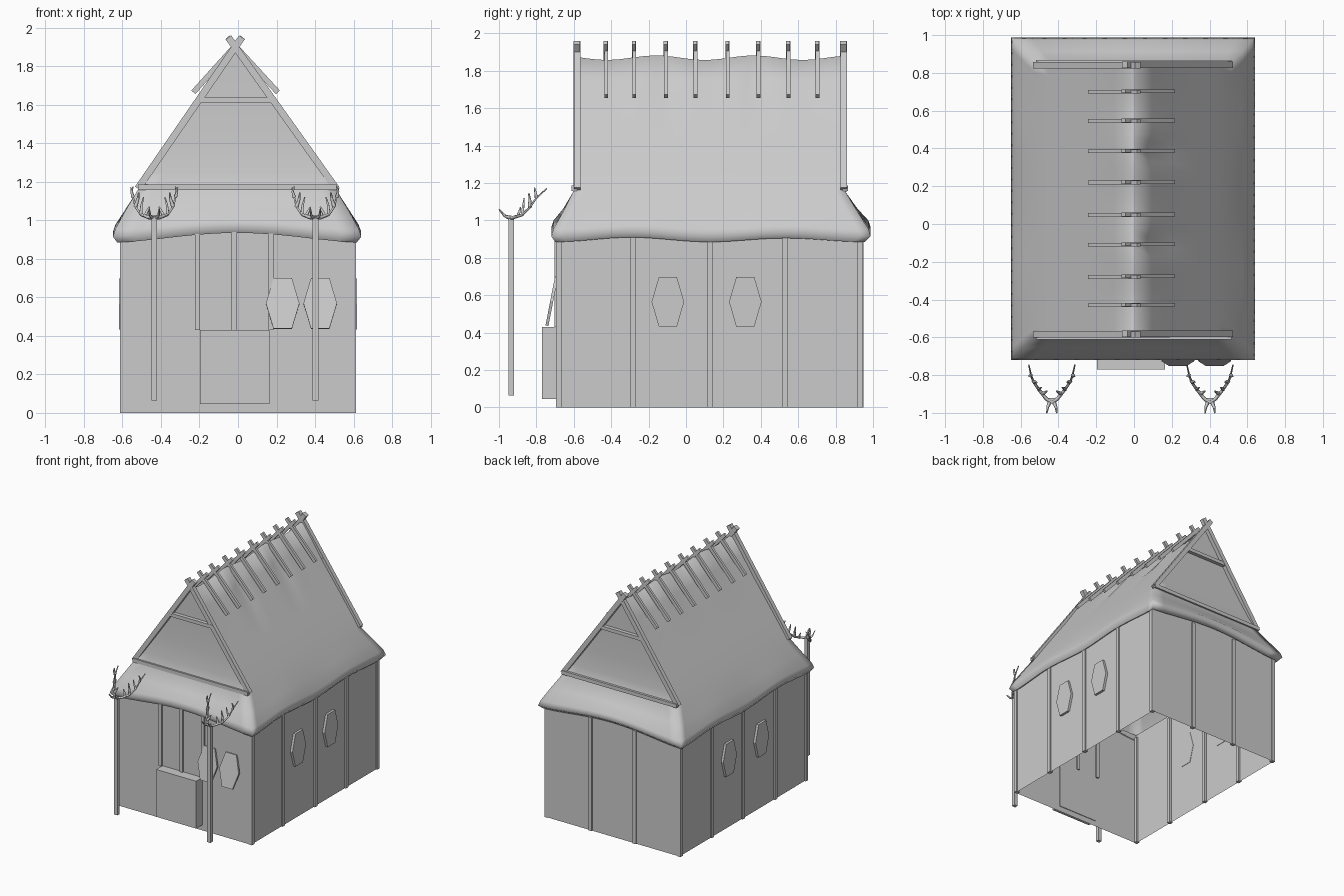
import bpy, bmesh
from math import sin, cos, pi, exp, radians
from mathutils import Vector, Matrix

if "Cube" in bpy.data.objects:
    bpy.data.objects.remove(bpy.data.objects["Cube"])


def mesh_object(name, verts, faces):
    me = bpy.data.meshes.new(name)
    me.from_pydata(verts, [], faces)
    bm = bmesh.new()
    bm.from_mesh(me)
    bmesh.ops.recalc_face_normals(bm, faces=bm.faces)
    bm.to_mesh(me)
    bm.free()
    ob = bpy.data.objects.new(name, me)
    bpy.context.collection.objects.link(ob)
    return ob


BOX_FACES = [(0, 1, 3, 2), (4, 6, 7, 5), (0, 4, 5, 1), (2, 3, 7, 6), (0, 2, 6, 4), (1, 5, 7, 3)]


def box(name, x0, x1, y0, y1, z0, z1):
    v = [(x, y, z) for x in (x0, x1) for y in (y0, y1) for z in (z0, z1)]
    return mesh_object(name, v, BOX_FACES)


def post(name, x, y, z0, z1, w=0.03):
    return box(name, x - w / 2, x + w / 2, y - w / 2, y + w / 2, z0, z1)


def beam(name, a, b, y, w, d):
    """Square beam lying in an xz plane, from a=(x,z) to b=(x,z)."""
    a, b = Vector(a), Vector(b)
    t = (b - a).normalized()
    n = Vector((-t.y, t.x)) * w / 2
    v = [(p.x + s * n.x, y + e * d / 2, p.y + s * n.y)
         for p in (a, b) for e in (-1, 1) for s in (-1, 1)]
    return mesh_object(name, v, BOX_FACES)


# Walls: open top and bottom
X, Y0, Y1 = 0.60, -0.69, 0.94
base = [(-X, Y0), (X, Y0), (X, Y1), (-X, Y1)]
mesh_object("walls", [(x, y, z) for z in (0, 0.95) for x, y in base],
            [(i, (i + 1) % 4, 4 + (i + 1) % 4, 4 + i) for i in range(4)])

# Wall posts
for x in (-0.597, 0.597):
    for y in (-0.68, -0.285, 0.13, 0.53, 0.93):
        post("wall_post", x, y, 0, 0.92)
for x in (-0.2, 0.2):
    post("back_post", x, 0.935, 0, 0.92)
for x in (-0.21, -0.02, 0.172):
    post("window_post", x, -0.69, 0.43, 0.95, 0.025)

# Counter below the front window
box("counter", -0.197, 0.163, -0.77, -0.685, 0.045, 0.43)

# Thatched roof: stacked rectangular rings with a wavy eave
NX, NY = 12, 28
RINGS = [  # z, half width, front y, back y, eave wave
    (0.90, 0.595, -0.685, 0.935, 1), (0.885, 0.622, -0.70, 0.955, 1),
    (0.915, 0.645, -0.72, 0.987, 1), (0.955, 0.632, -0.708, 0.975, 0.9),
    (1.05, 0.58, -0.655, 0.915, 0.3), (1.15, 0.52, -0.605, 0.855, 0),
    (1.25, 0.452, -0.585, 0.836, 0), (1.40, 0.345, -0.573, 0.827, 0),
    (1.60, 0.20, -0.57, 0.825, 0), (1.75, 0.10, -0.57, 0.825, 0),
    (1.87, 0.012, -0.57, 0.825, 0)]
verts, faces = [], []
for z, hx, y0, y1, wave in RINGS:
    loop = [(-1 + 2 * i / NX, 0) for i in range(NX)]
    loop += [(1, i / NY) for i in range(NY)]
    loop += [(1 - 2 * i / NX, 1) for i in range(NX)]
    loop += [(-1, 1 - i / NY) for i in range(NY)]
    for u, v in loop:
        x, y = u * hx - 0.005, y0 + v * (y1 - y0)
        if abs(u) < 1:
            dz = 0.05 * cos(u * pi / 2) ** 1.5
        else:
            dz = 0.013 * (1 - cos(v * 4 * pi)) * (1 - 0.3 * v)
        dz *= wave
        if z > 1.7:
            dz += 0.012 * sin(y * 12 + 3.5) * (z - 1.7) / 0.17
            if u == 1 and z < 1.8:   # two sunken spots below the ridge
                x -= sum(0.035 * exp(-((y - c) / 0.06) ** 2) for c in (-0.1, 0.38))
        verts.append((x, y, z + dz))
N = 2 * (NX + NY)
for r in range(len(RINGS) - 1):
    for i in range(N):
        j = (i + 1) % N
        faces.append((r * N + i, r * N + j, (r + 1) * N + j, (r + 1) * N + i))
T = (len(RINGS) - 1) * N
ridge = [T + NX + i for i in range(NY + 1)]
other = [T + (N - i) % N for i in range(NY + 1)]
for i in range(NY):
    faces.append((ridge[i], ridge[i + 1], other[i + 1], other[i]))
roof = mesh_object("thatched_roof", verts, faces)
bpy.context.view_layer.objects.active = roof
roof.select_set(True)
bpy.ops.object.shade_smooth_by_angle(angle=radians(80))
roof.select_set(False)

# Gable frames at both ends
for y in (-0.585, 0.84):
    beam("gable_rafter", (-0.52, 1.165), (0.02, 1.95), y, 0.036, 0.034)
    beam("gable_rafter", (0.51, 1.165), (-0.05, 1.95), y + 0.004, 0.036, 0.034)
    s = -1 if y < 0 else 1
    beam("gable_tie", (-0.52, 1.172), (0.515, 1.172), y + s * 0.012, 0.03, 0.03)
    beam("gable_collar", (-0.20, 1.625), (0.19, 1.625), y, 0.028, 0.03)

# Crossed sticks along the ridge
for y in (-0.43, -0.28, -0.11, 0.048, 0.22, 0.385, 0.545, 0.70):
    beam("ridge_stick", (-0.232, 1.665), (0.025, 1.95), y, 0.028, 0.02)
    beam("ridge_stick", (0.207, 1.665), (-0.055, 1.95), y + 0.003, 0.028, 0.02)


# Hexagonal shields on the walls
def shield(name, matrix, t=0.016):
    hexa = [(-0.087, 0), (-0.048, -0.133), (0.048, -0.133),
            (0.087, 0), (0.048, 0.133), (-0.048, 0.133)]
    v = [(x, y, z) for y in (-t / 2, t / 2) for x, z in hexa]
    f = [tuple(range(6)), tuple(range(11, 5, -1))]
    f += [(i, (i + 1) % 6, 6 + (i + 1) % 6, 6 + i) for i in range(6)]
    ob = mesh_object(name, v, f)
    ob.matrix_world = matrix


for s in (-1, 1):
    for y in (-0.097, 0.317):
        shield("side_shield", Matrix.Translation((s * 0.608, y, 0.565))
               @ Matrix.Rotation(pi / 2, 4, 'Z'), 0.022)
for x in (0.232, 0.427):
    shield("front_shield", Matrix.Translation((x, -0.718, 0.568))
           @ Matrix.Rotation(radians(-11), 4, 'X'))


# Free-standing poles topped with antlers
def antler_curve(name, paths):
    cu = bpy.data.curves.new(name, 'CURVE')
    cu.dimensions = '3D'
    cu.bevel_depth = 0.011
    cu.bevel_resolution = 0
    cu.use_fill_caps = True
    for pts in paths:
        sp = cu.splines.new('POLY')
        sp.points.add(len(pts) - 1)
        for i, p in enumerate(pts):
            sp.points[i].co = (*p, 1)
            sp.points[i].radius = 1 - 0.65 * i / (len(pts) - 1)
    ob = bpy.data.objects.new(name, cu)
    bpy.context.collection.objects.link(ob)


ANTLER = [
    [(0, -0.945, 1.015), (0.03, -0.925, 1.015), (0.07, -0.875, 1.03),
     (0.098, -0.835, 1.07), (0.11, -0.80, 1.12), (0.122, -0.745, 1.17)],
    [(0.012, -0.945, 1.015), (0.022, -0.97, 1.025), (0.026, -1.0, 1.06)],
    [(0.05, -0.90, 1.02), (0.035, -0.89, 1.05), (0.025, -0.885, 1.07)],
    [(0.07, -0.875, 1.03), (0.066, -0.87, 1.08), (0.055, -0.865, 1.12)],
    [(0.098, -0.835, 1.07), (0.085, -0.835, 1.11), (0.08, -0.84, 1.145)],
    [(0.11, -0.80, 1.12), (0.118, -0.805, 1.15), (0.11, -0.81, 1.175)]]
for cx in (-0.435, 0.402):
    post("antler_pole", cx, -0.935, 0.065, 1.02)
    for s in (-1, 1):
        antler_curve("antler", [[(cx + s * x, y, z) for x, y, z in p] for p in ANTLER])
